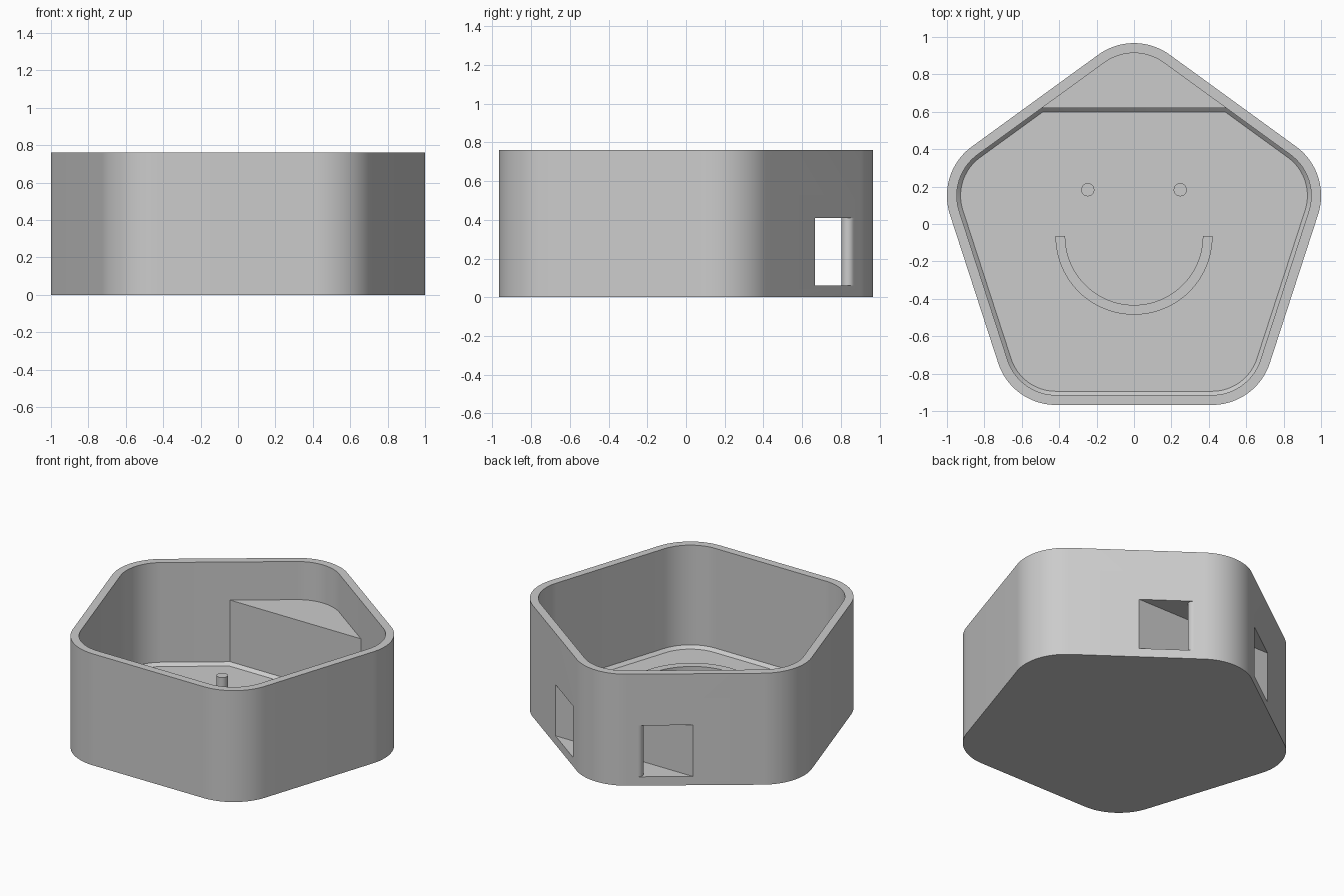
import bpy
import bmesh
from math import cos, sin, pi, radians

cube = bpy.data.objects.get("Cube")
if cube:
    bpy.data.objects.remove(cube)

CORE = 0.71        # distance of the corner centres from the middle
MID_Y = -0.068     # middle of the pentagon
OUTER, INNER = 0.325, 0.272
FLOOR, HEIGHT = 0.06, 0.76
CHAMFER = 0.02
SHELF, FRONT = 0.50, 0.62

grey = bpy.data.materials.new("light_grey")
grey.use_nodes = True
grey.diffuse_color = (0.6, 0.6, 0.6, 1)
grey.node_tree.nodes["Principled BSDF"].inputs["Base Color"].default_value = (0.6, 0.6, 0.6, 1)


def arc(cx, cy, r, start, end, steps=20):
    return [(cx + r * cos(radians(start + (end - start) * i / steps)),
             cy + r * sin(radians(start + (end - start) * i / steps)))
            for i in range(steps + 1)]


def pentagon(r):
    """Rounded pentagon with one corner at the back."""
    points = []
    for k in range(5):
        a = 90 + 72 * k
        points += arc(CORE * cos(radians(a)), MID_Y + CORE * sin(radians(a)), r, a - 36, a + 36)
    return points


def back_corner(r, front):
    """The part of the rounded pentagon behind the line y = front."""
    side = CORE * cos(pi / 5) + r
    x = (side - cos(pi / 5) * (front - MID_Y)) / sin(pi / 5)
    return [(x, front)] + arc(0, MID_Y + CORE, r, 54, 126) + [(-x, front)]


def loft(name, layers):
    """Solid through matching outlines, given as (z, points) from the bottom up."""
    bm = bmesh.new()
    rings = [[bm.verts.new((x, y, z)) for x, y in pts] for z, pts in layers]
    bm.faces.new(rings[0][::-1])
    bm.faces.new(rings[-1])
    n = len(rings[0])
    for low, high in zip(rings, rings[1:]):
        for i in range(n):
            j = (i + 1) % n
            bm.faces.new((low[i], low[j], high[j], high[i]))
    bmesh.ops.recalc_face_normals(bm, faces=bm.faces[:])
    mesh = bpy.data.meshes.new(name)
    bm.to_mesh(mesh)
    bm.free()
    mesh.materials.append(grey)
    obj = bpy.data.objects.new(name, mesh)
    bpy.context.collection.objects.link(obj)
    return obj


def combine(target, tool, operation):
    mod = target.modifiers.new("boolean", 'BOOLEAN')
    mod.operation = operation
    mod.solver = 'EXACT'
    mod.object = tool
    bpy.context.view_layer.objects.active = target
    bpy.ops.object.modifier_apply(modifier=mod.name)
    bpy.data.objects.remove(tool)


# Hollow tray with a chamfered floor edge
tray = loft("tray", [(0, pentagon(OUTER)), (HEIGHT, pentagon(OUTER))])
cavity = loft("cavity_cutter", [(FLOOR, pentagon(INNER - CHAMFER)),
                                (FLOOR + CHAMFER, pentagon(INNER)),
                                (HEIGHT + 0.1, pentagon(INNER))])
combine(tray, cavity, 'DIFFERENCE')

# Raised compartment in the back corner, sunk into wall and floor
foot = FLOOR + CHAMFER
block = loft("corner_block", [(foot - 0.05, back_corner(0.3, FRONT - 0.05)),
                              (foot, back_corner(0.3, FRONT)),
                              (SHELF, back_corner(0.3, FRONT))])
combine(tray, block, 'UNION')

# Strap tunnel through the corner, its rear wall rounded into the outside
r = 0.034
cx, cy = 0.225, 0.838
right = arc(cx, cy, r, 54, -90, 16)
tip = (cx + 0.33 * cos(radians(54)), cy + 0.33 * sin(radians(54)))
half = [(0.8, 0.667), tip] + right
tunnel_outline = half + [(-x, y) for x, y in reversed(half)]
tunnel = loft("tunnel_cutter", [(FLOOR, tunnel_outline), (0.41, tunnel_outline)])
combine(tray, tunnel, 'DIFFERENCE')

parts = [tray]

# Face: two pegs for eyes and a standing curved ridge for the mouth
for side, x in (("left", 0.247), ("right", -0.247)):
    ring = arc(x, 0.183, 0.035, 0, 360, 32)[:-1]
    parts.append(loft(side + "_eye_peg", [(FLOOR - 0.01, ring), (0.22, ring)]))

smile = arc(0, -0.065, 0.42, 180, 360, 48) + arc(0, -0.065, 0.368, 360, 180, 48)
parts.append(loft("smile_ridge", [(FLOOR - 0.01, smile), (0.22, smile)]))

# Smooth the rounded corners and keep the rims crisp
bpy.ops.object.select_all(action='DESELECT')
for obj in parts:
    obj.select_set(True)
bpy.context.view_layer.objects.active = tray
bpy.ops.object.shade_smooth_by_angle(angle=radians(30))
